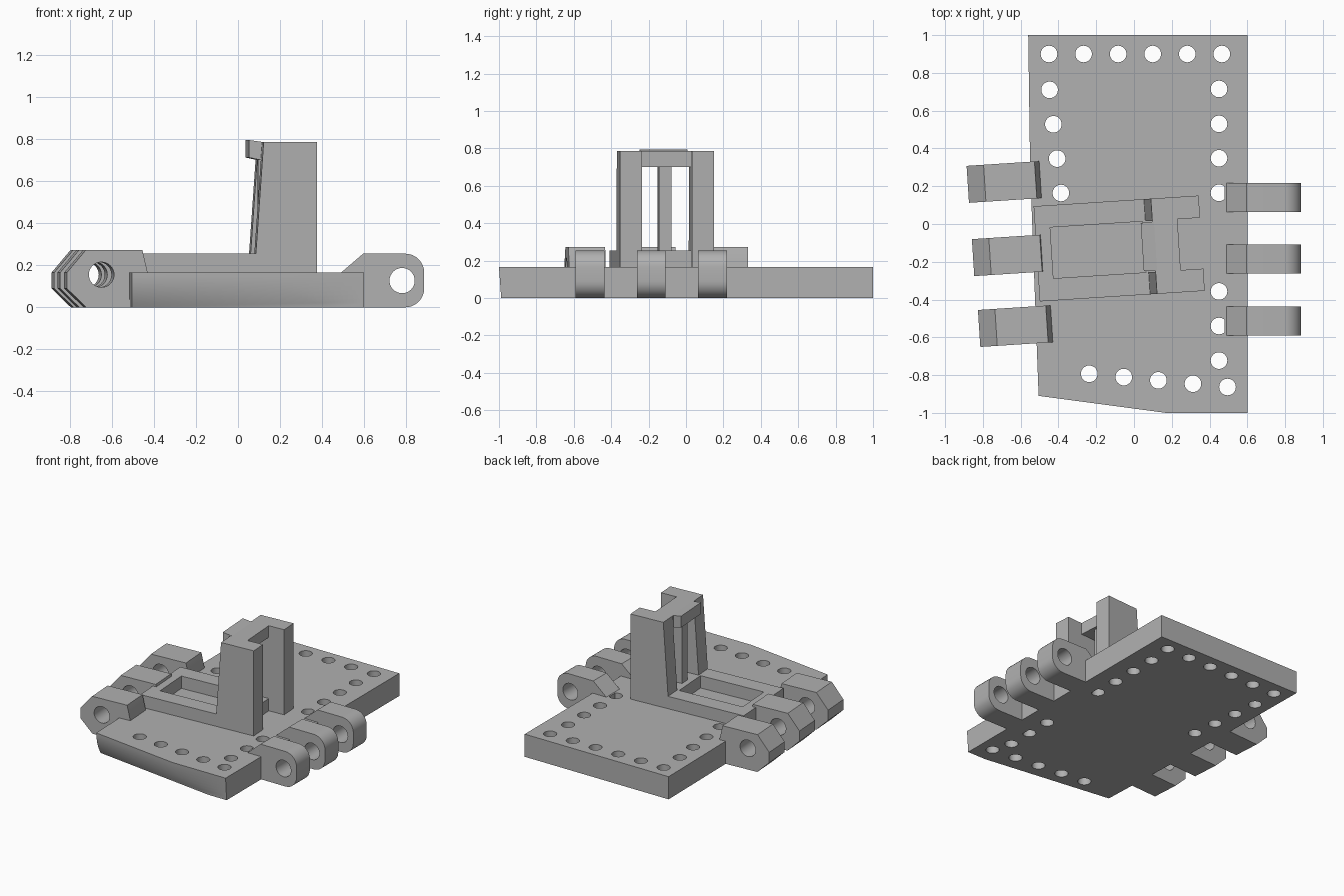
import bpy, bmesh, math
from mathutils import Matrix, Vector

if "Cube" in bpy.data.objects:
    bpy.data.objects.remove(bpy.data.objects["Cube"])

grey = bpy.data.materials.new("plain_grey")
grey.use_nodes = True
grey.diffuse_color = (0.44, 0.44, 0.44, 1)
grey.node_tree.nodes["Principled BSDF"].inputs["Base Color"].default_value = (0.44, 0.44, 0.44, 1)


def finish(name, bm, matrix=None):
    bmesh.ops.recalc_face_normals(bm, faces=bm.faces)
    if matrix:
        bm.transform(matrix)
    mesh = bpy.data.meshes.new(name)
    bm.to_mesh(mesh)
    bm.free()
    mesh.materials.append(grey)
    ob = bpy.data.objects.new(name, mesh)
    bpy.context.scene.collection.objects.link(ob)
    return ob


def loft(name, rings, matrix=None):
    """Solid through a list of equal-length point rings."""
    bm = bmesh.new()
    rows = [[bm.verts.new(p) for p in ring] for ring in rings]
    n = len(rows[0])
    for a, b in zip(rows, rows[1:]):
        for i in range(n):
            j = (i + 1) % n
            bm.faces.new((a[i], a[j], b[j], b[i]))
    bm.faces.new(rows[0])
    bm.faces.new(rows[-1])
    return finish(name, bm, matrix)


def prism(name, profile, v0, v1, matrix=None):
    """Extrude an (x, z) profile along y."""
    return loft(name, [[(x, v, z) for x, z in profile] for v in (v0, v1)], matrix)


def box(name, x0, x1, y0, y1, z0, z1, matrix=None):
    return prism(name, [(x0, z0), (x1, z0), (x1, z1), (x0, z1)], y0, y1, matrix)


def drill(ob, spots, radius, depth, matrix):
    """Cut round holes; matrix turns the drill axis."""
    bm = bmesh.new()
    for s in spots:
        bmesh.ops.create_cone(bm, cap_ends=True, segments=32, radius1=radius, radius2=radius,
                              depth=depth, matrix=Matrix.Translation(s) @ matrix)
    cutter = finish("hole_cutter", bm)
    cutter.hide_render = True
    mod = ob.modifiers.new("holes", 'BOOLEAN')
    mod.operation = 'DIFFERENCE'
    mod.solver = 'EXACT'
    mod.object = cutter
    bpy.ops.object.select_all(action='DESELECT')
    bpy.context.view_layer.objects.active = ob
    ob.select_set(True)
    bpy.ops.object.modifier_apply(modifier=mod.name)
    bpy.data.objects.remove(cutter)
    bpy.ops.object.shade_smooth_by_angle(angle=math.radians(30))


# Base plate, with the lower front edge curling under
TOP = 0.165
rings = []
for k in range(9):
    t = k / 8
    r = 0.05 * (1 - t) ** 2
    y = -1 + 0.012 * (1 - t)
    z = TOP * t
    kink = 0.17 + (r - 0.012 * (1 - t)) / 0.134
    rings.append([(-0.505, -0.91 + r, z), (kink, y, z), (0.6, y, z),
                  (0.6, 1, z), (-0.56, 1, z), (-0.55, 0.3, z)])
plate = loft("base_plate", rings)

# Lacing holes round the rim
spots = [Vector((-0.45 + 0.183 * i, 0.9, 0.08)) for i in range(6)]
spots += [Vector((0.45, y, 0.08)) for y in (0.715, 0.53, 0.348, 0.165, -0.357, -0.54, -0.723)]
spots += [Vector((-0.447 + 0.02 * i, 0.71 - 0.182 * i, 0.08)) for i in range(4)]
spots += [Vector((-0.237 + 0.183 * i, -0.793 - 0.0175 * i, 0.08)) for i in range(5)]
drill(plate, spots, 0.044, 0.5, Matrix())

SIDEWAYS = Matrix.Rotation(math.radians(90), 4, 'X')

# Rounded hinge ears on the +x side
R = 0.09
profile = [(0.48, 0), (0.48, TOP), (0.49, TOP), (0.595, 0.255)]
for cz, start in ((0.255 - R, 90), (R, 0)):
    for i in range(9):
        a = math.radians(start - 90 * i / 8)
        profile.append((0.885 - R + R * math.cos(a), cz + R * math.sin(a)))
for i, y in enumerate((0.141, -0.186, -0.513)):
    ear = prism(f"rounded_ear_{i + 1}", profile, y - 0.077, y + 0.077)
    drill(ear, [Vector((0.78, y, 0.127))], 0.06, 0.4, SIDEWAYS)

# Chamfered hinge ears on the -x side, slightly turned
TURN = Matrix.Rotation(math.radians(3.7), 4, 'Z')
profile = [(0, 0.09), (0.092, 0), (0.385, 0), (0.385, TOP), (0.36, 0.272), (0.09, 0.272), (0, 0.165)]
for i, (x, y) in enumerate(((-0.88, 0.21), (-0.852, -0.178), (-0.82, -0.553))):
    frame = Matrix.Translation((x, y, 0)) @ TURN
    ear = prism(f"chamfered_ear_{i + 1}", profile, -0.098, 0.098, frame)
    drill(ear, [frame @ Vector((0.165, 0, 0.155))], 0.06, 0.4, TURN @ SIDEWAYS)

# Raised platform: a frame round a shallow pocket
F = Matrix.Translation((-0.515, -0.158, 0)) @ TURN
W, P, H = 0.2525, 0.135, 0.255
Z0 = TOP - 0.05
box("platform_end", 0, 0.08, -P, P, Z0, H, F)
box("platform_bridge", 0.57, 0.755, -P, P, Z0, H, F)
for side, s in (("left", 1), ("right", -1)):
    v0, v1 = sorted((s * P, s * W))
    box(f"platform_rail_{side}", 0, 0.6, v0, v1, Z0, H, F)
    # Tower posts with a leaning front face
    prism(f"tower_post_{side}", [(0.58, Z0), (0.875, Z0), (0.875, 0.785), (0.622, 0.785), (0.585, H)],
          v0, v1, F)

# Tower head, overhanging lip and middle bar
box("tower_head", 0.62, 0.755, -P, P, 0.70, 0.785, F)
prism("head_lip", [(0.56, 0.712), (0.616, 0.70), (0.63, 0.785), (0.56, 0.795)], -0.128, 0.128, F)
box("middle_bar", 0.61, 0.735, -0.034, 0.034, H - 0.02, 0.71, F)
